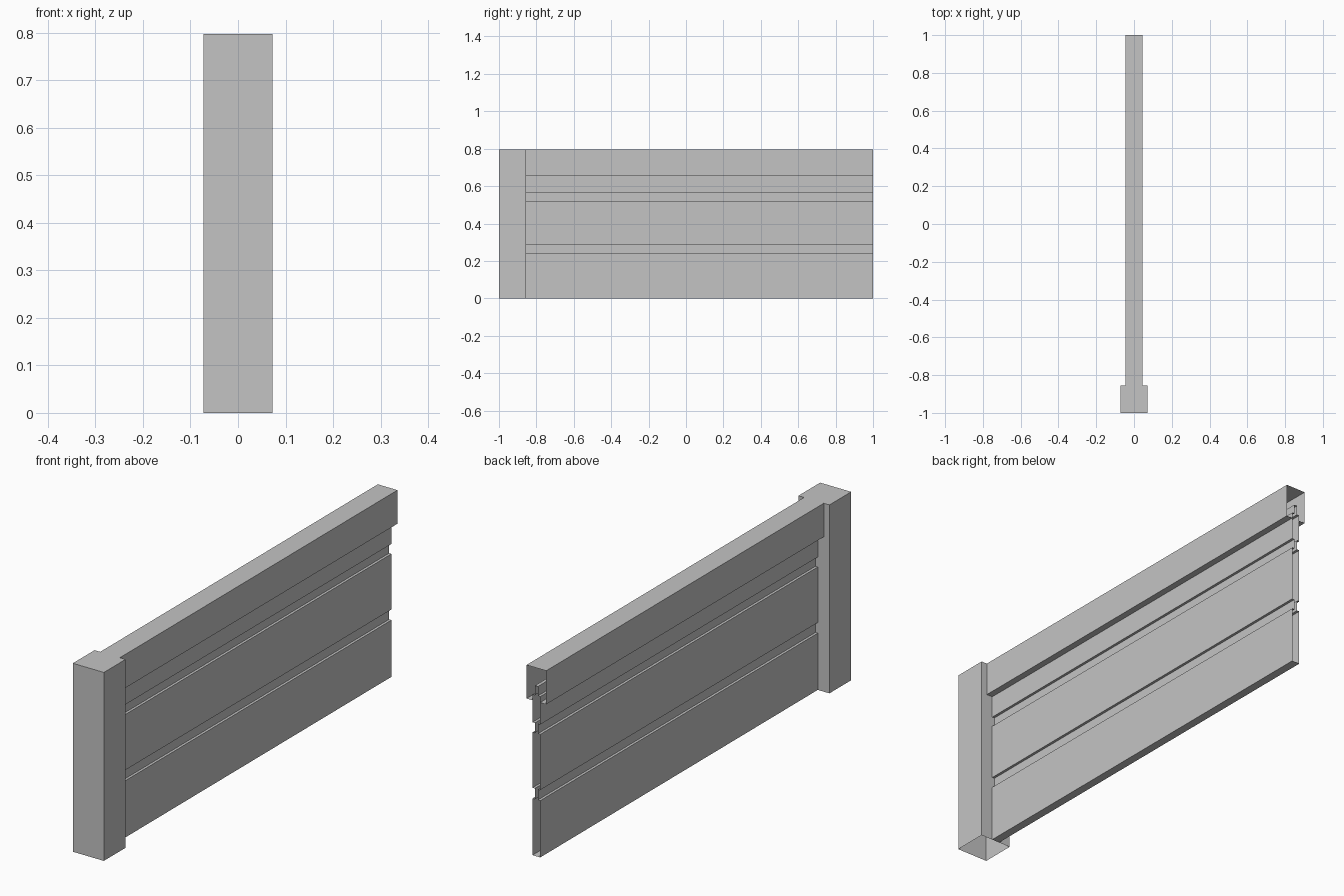
import bpy
import bmesh
from mathutils import Matrix

default = bpy.data.objects.get("Cube")
if default:
    bpy.data.objects.remove(default, do_unlink=True)

# Single plain grey finish
grey = bpy.data.materials.new("plain grey")
grey.use_nodes = True
colour = (0.55, 0.55, 0.55, 1)
grey.diffuse_color = colour
grey.node_tree.nodes["Principled BSDF"].inputs["Base Color"].default_value = colour

HEIGHT = 0.797
POST_WIDTH = 0.145
JOINT = -1 + POST_WIDTH   # where the boards meet the post


def add_object(name, bm):
    mesh = bpy.data.meshes.new(name)
    bm.to_mesh(mesh)
    bm.free()
    mesh.materials.append(grey)
    obj = bpy.data.objects.new(name, mesh)
    bpy.context.collection.objects.link(obj)
    return obj


def channel(name, half, closed):
    """Sweep a mirrored (x, z) profile along y, leaving the ends open."""
    profile = half + [(-x, z) for x, z in reversed(half)]
    bm = bmesh.new()
    near = [bm.verts.new((x, JOINT, z)) for x, z in profile]
    far = [bm.verts.new((x, 1, z)) for x, z in profile]
    count = len(profile)
    for i in range(count if closed else count - 1):
        j = (i + 1) % count
        bm.faces.new((near[i], far[i], far[j], near[j]))
    return add_object(name, bm)


# Post: box with an open underside
bm = bmesh.new()
bmesh.ops.create_cube(bm, size=1)
bmesh.ops.transform(
    bm, verts=bm.verts,
    matrix=Matrix.Translation((0, -1 + POST_WIDTH / 2, HEIGHT / 2))
    @ Matrix.Diagonal((POST_WIDTH, POST_WIDTH, HEIGHT, 1)))
underside = [f for f in bm.faces if f.normal.z < -0.5]
bmesh.ops.delete(bm, geom=underside, context='FACES')
add_object("post", bm)

# Stacked boards joined by narrow tongues
BOARD, TONGUE = 0.018, 0.007
half = []
for bottom, top in ((0, 0.24), (0.285, 0.52), (0.562, 0.68)):
    if bottom:
        half.append((TONGUE, bottom))
    half += [(BOARD, bottom), (BOARD, top), (TONGUE, top)]
half.append((TONGUE, 0.72))
channel("boards", half, True)

# Hollow top rail with lips that meet the boards
RAIL = 0.046
channel("top_rail", [(BOARD, 0.655), (RAIL, 0.655), (RAIL, HEIGHT)], False)
